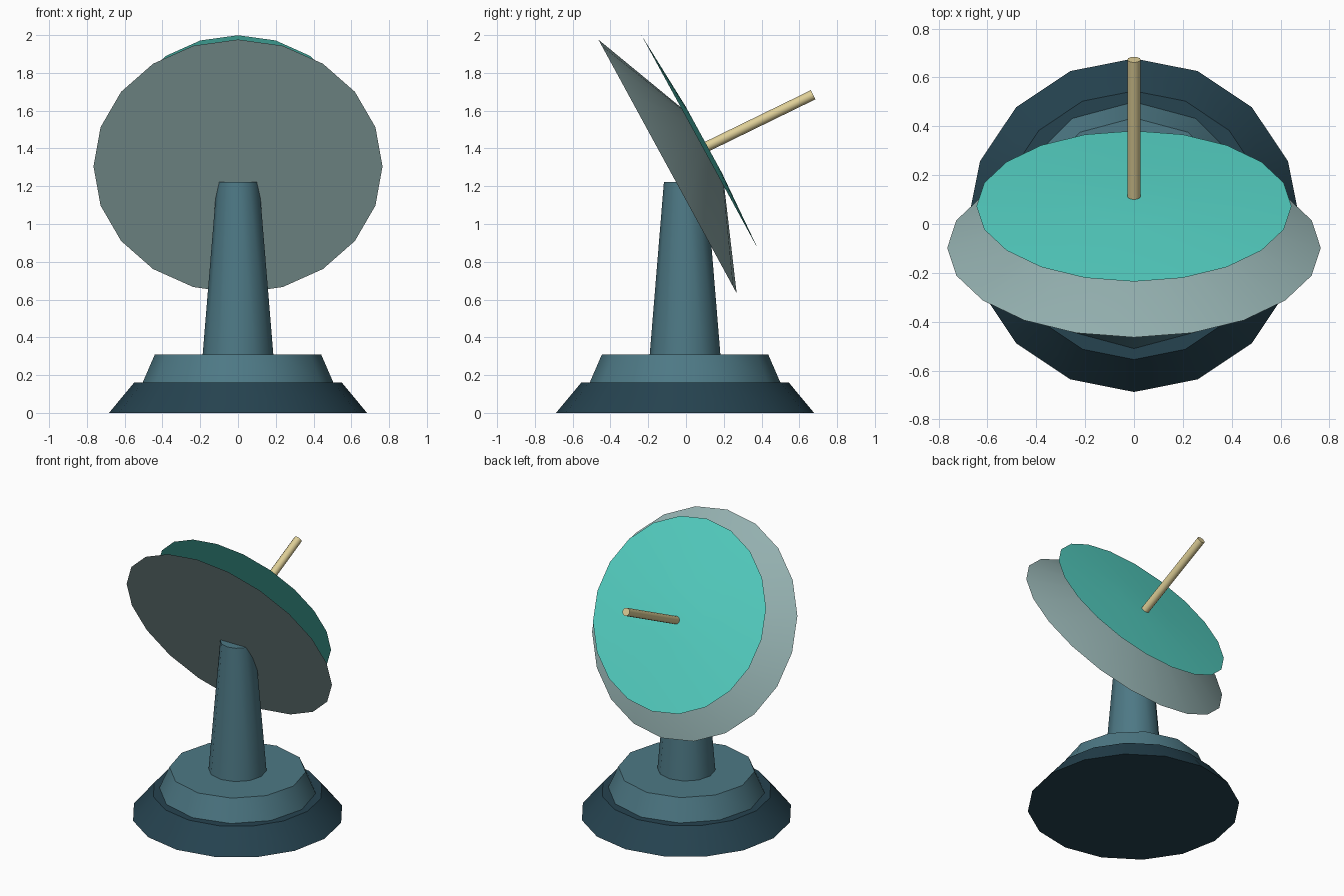
import bpy
from math import radians
from mathutils import Vector, Matrix

if "Cube" in bpy.data.objects:
    bpy.data.objects.remove(bpy.data.objects["Cube"])

Y0 = -0.005  # the pedestal axis sits slightly behind centre


def material(name, rgb):
    m = bpy.data.materials.new(name)
    m.diffuse_color = (*rgb, 1)
    m.use_nodes = True
    m.node_tree.nodes["Principled BSDF"].inputs["Base Color"].default_value = m.diffuse_color
    return m


dark = material("dark_blue", (0.019, 0.056, 0.080))
steel = material("steel_blue", (0.075, 0.190, 0.235))
shell = material("pale_grey_green", (0.295, 0.434, 0.430))
teal = material("teal", (0.092, 0.650, 0.560))
tan = material("tan", (0.73, 0.62, 0.31))


def frustum(name, sides, r1, r2, base, depth, mat, tilt=0):
    """Tapered solid growing from base along z, tipped by tilt degrees toward +y."""
    rot = Matrix.Rotation(radians(-tilt), 3, 'X')
    centre = Vector(base) + rot @ Vector((0, 0, depth / 2))
    bpy.ops.mesh.primitive_cone_add(vertices=sides, radius1=r1, radius2=r2, depth=depth,
                                    location=centre, rotation=(radians(-tilt), 0, 0))
    ob = bpy.context.object
    ob.name = name
    ob.data.materials.append(mat)
    bpy.ops.object.shade_smooth_by_angle(angle=radians(40))
    return ob


# Stepped pedestal and column
frustum("base_plate", 16, 0.683, 0.55, (0, Y0, 0), 0.16, dark)
frustum("base_step", 12, 0.505, 0.44, (0, Y0, 0.16), 0.15, steel)
frustum("column", 12, 0.187, 0.112, (0, Y0, 0.31), 0.912, steel)

# Tilted dish: back shell, then a shallow face on its front cap
TILT = 61.4
frustum("dish_shell", 20, 0.765, 0.24, (0, -0.098, 1.305), 0.212, shell, TILT)
frustum("dish_face", 20, 0.645, 0.2, (0, 0.073, 1.433), 0.025, teal, TILT)

# Feed rod
frustum("feed_rod", 12, 0.027, 0.027, (0, 0.08, 1.395), 0.66, tan, 64)
